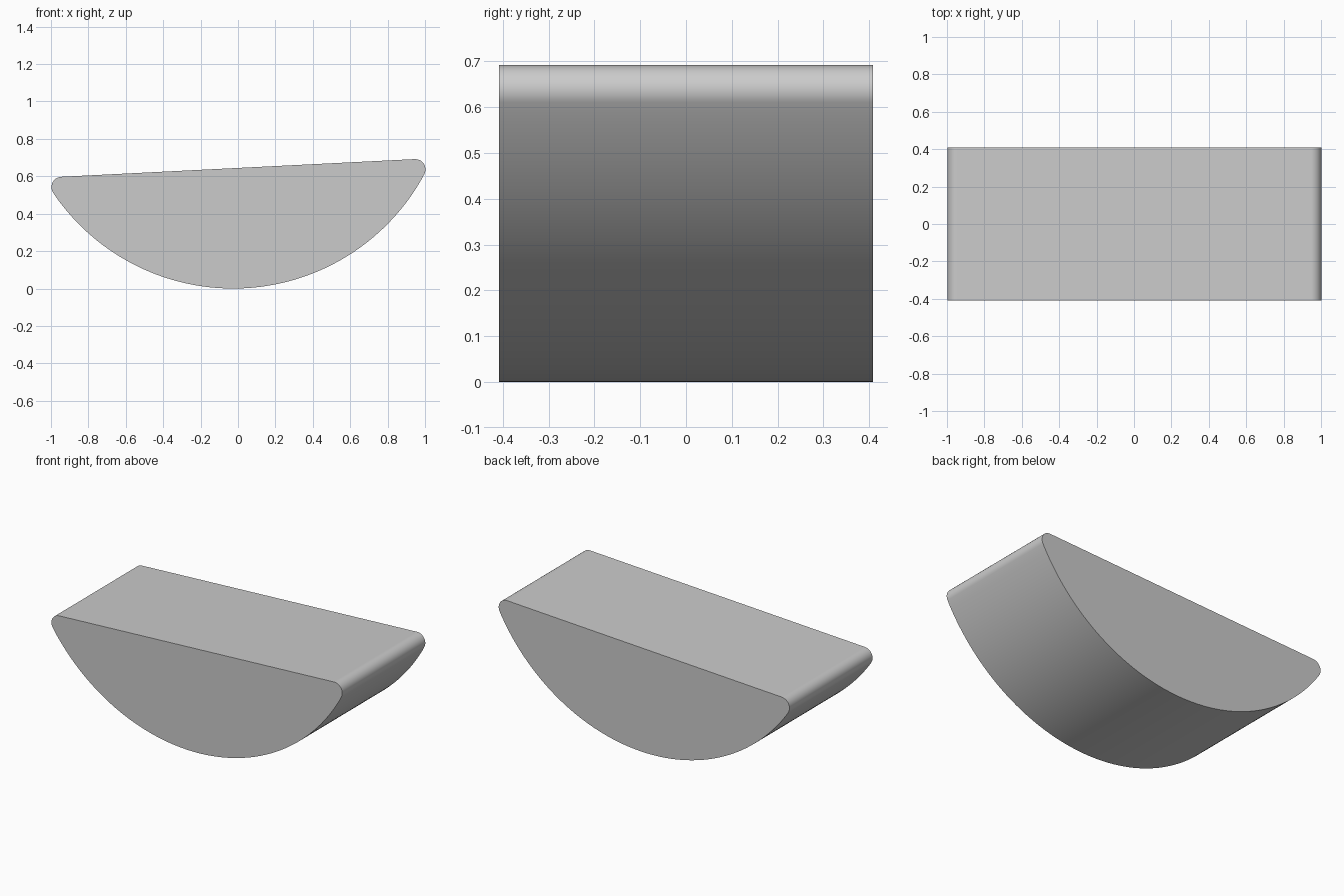
import bpy, bmesh
from math import sin, cos, pi, atan, atan2, radians

cube = bpy.data.objects.get("Cube")
if cube:
    bpy.data.objects.remove(cube, do_unlink=True)

# Main dimensions: round belly, flat top, rounded corners, slight tilt
R, CORNER = 1.161, 0.055
CHORD, CORNER_X = 0.517, 0.946
HALF_DEPTH = 0.408
TILT = atan(0.05)
CENTRE_X = -0.026


def arc(cx, cz, r, start, end, steps):
    angles = [start + (end - start) * i / steps for i in range(steps + 1)]
    return [(cx + r * cos(a), cz + r * sin(a)) for a in angles]


# Half-moon outline: right corner, belly, left corner
corner_z = -(CHORD + CORNER)
join = atan2(corner_z, CORNER_X)
outline = arc(CORNER_X, corner_z, CORNER, pi / 2, join, 14)
outline += arc(0, 0, R, join, -pi - join, 96)[1:-1]
outline += arc(-CORNER_X, corner_z, CORNER, -pi - join, -1.5 * pi, 14)

# Tilt the outline and extrude it from front to back
bm = bmesh.new()
verts = [bm.verts.new((CENTRE_X + x * cos(TILT) - z * sin(TILT), -HALF_DEPTH,
                       R + x * sin(TILT) + z * cos(TILT))) for x, z in outline]
face = bm.faces.new(verts)
ext = bmesh.ops.extrude_face_region(bm, geom=[face], use_keep_orig=True)
moved = [g for g in ext["geom"] if isinstance(g, bmesh.types.BMVert)]
bmesh.ops.translate(bm, verts=moved, vec=(0, 2 * HALF_DEPTH, 0))
bmesh.ops.recalc_face_normals(bm, faces=bm.faces)
mesh = bpy.data.meshes.new("half_moon_block")
bm.to_mesh(mesh)
bm.free()

block = bpy.data.objects.new("half_moon_block", mesh)
bpy.context.collection.objects.link(block)

# Plain grey material
grey = bpy.data.materials.new("light_grey")
grey.use_nodes = True
colour = (0.6, 0.6, 0.6, 1)
grey.diffuse_color = colour
grey.node_tree.nodes["Principled BSDF"].inputs["Base Color"].default_value = colour
mesh.materials.append(grey)

# Smooth rounded sides, sharp rims, clean flat top
bpy.ops.object.select_all(action="DESELECT")
block.select_set(True)
bpy.context.view_layer.objects.active = block
bpy.ops.object.shade_smooth_by_angle(angle=radians(30))
weighted = block.modifiers.new("flat_top_normals", "WEIGHTED_NORMAL")
weighted.keep_sharp = True
